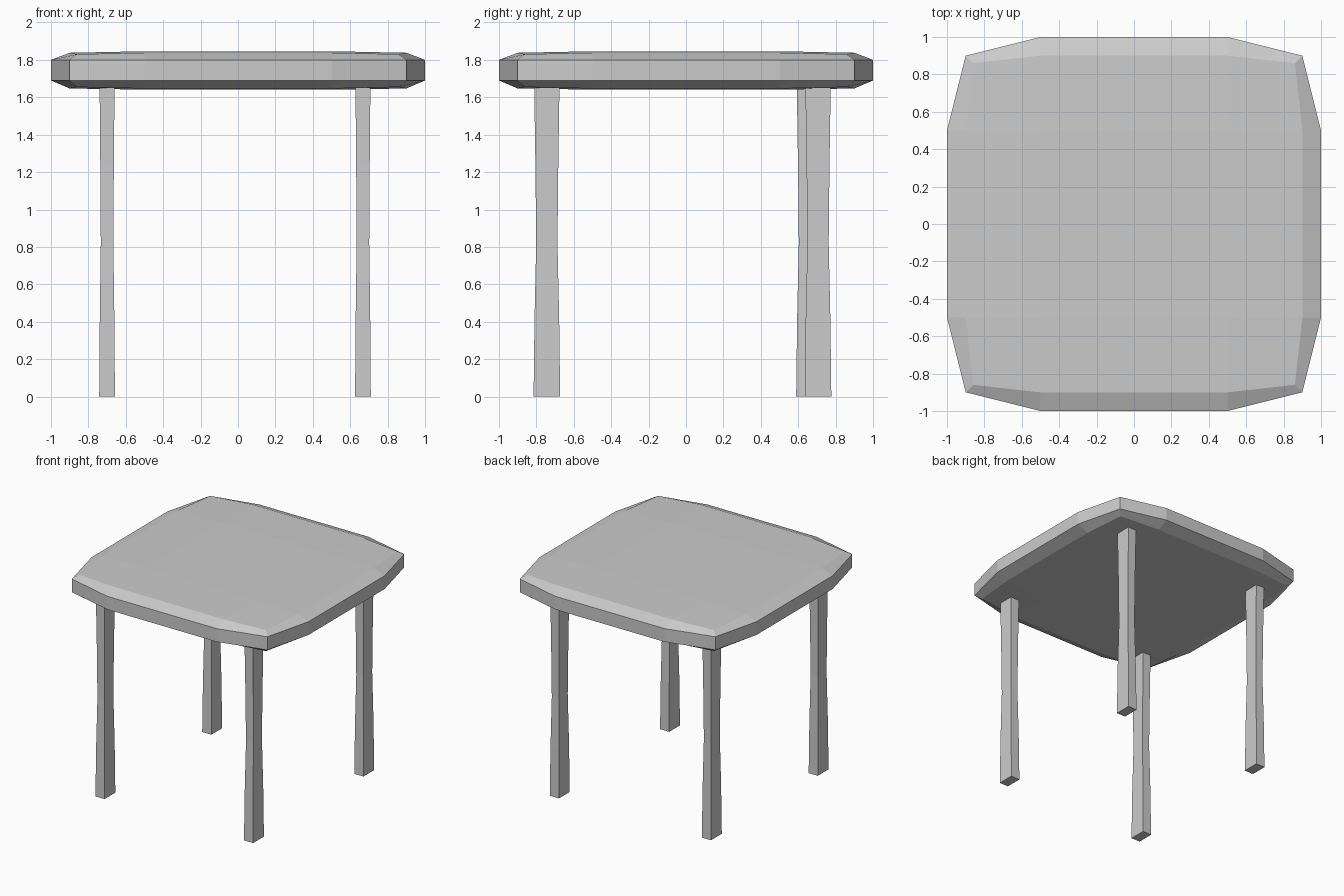
import bpy, bmesh

if "Cube" in bpy.data.objects:
    bpy.data.objects.remove(bpy.data.objects["Cube"])


def make_object(name, bm):
    bmesh.ops.recalc_face_normals(bm, faces=bm.faces)
    mesh = bpy.data.meshes.new(name)
    bm.to_mesh(mesh)
    bm.free()
    obj = bpy.data.objects.new(name, mesh)
    bpy.context.collection.objects.link(obj)
    return obj


def bridge(bm, a, b):
    n = len(a)
    for i in range(n):
        bm.faces.new((a[i], a[(i + 1) % n], b[(i + 1) % n], b[i]))


# Tabletop: twelve-sided rim with chamfers and slightly domed 3x3 faces
def outline(edge, corner, z_edge, z_corner):
    quarter = [(edge, 0.5, z_edge), (corner, corner, z_corner), (0.5, edge, z_edge)]
    pts = []
    for _ in range(4):
        pts += quarter
        quarter = [(-y, x, z) for x, y, z in quarter]
    return pts


def dome(bm, ring, z):
    # inner square, then corner quads, side quads and centre
    inner = [bm.verts.new((x, y, z)) for x, y in
             ((0.5, 0.5), (-0.5, 0.5), (-0.5, -0.5), (0.5, -0.5))]
    for i in range(4):
        k = 3 * i
        bm.faces.new((inner[i], ring[k], ring[k + 1], ring[k + 2]))
        bm.faces.new((inner[i], ring[k + 2], ring[(k + 3) % 12], inner[(i + 1) % 4]))
    bm.faces.new(inner)


bm = bmesh.new()
levels = [(0.9, 0.86, 1.647, 1.655), (1.0, 0.9, 1.69, 1.69),
          (1.0, 0.9, 1.80, 1.80), (0.9, 0.86, 1.838, 1.83)]
rings = [[bm.verts.new(p) for p in outline(*lv)] for lv in levels]
for lower, upper in zip(rings, rings[1:]):
    bridge(bm, lower, upper)
dome(bm, rings[0], 1.641)
dome(bm, rings[-1], 1.846)
make_object("tabletop", bm)


# Legs: rectangular posts with a slight waist
def leg(name, x, y):
    bm = bmesh.new()
    profile = [(0, 1.0), (0.41, 0.93), (0.82, 0.8), (1.23, 0.86), (1.65, 0.95)]
    rings = [[bm.verts.new((x + sx * 0.042 * s, y + sy * 0.071 * s, z))
              for sx, sy in ((1, 1), (-1, 1), (-1, -1), (1, -1))] for z, s in profile]
    for a, b in zip(rings, rings[1:]):
        bridge(bm, a, b)
    bm.faces.new(rings[0])
    bm.faces.new(rings[-1])
    make_object(name, bm)


leg("front_left_leg", -0.70, -0.744)
leg("front_right_leg", 0.668, -0.744)
leg("back_left_leg", -0.70, 0.66)
leg("back_right_leg", 0.668, 0.706)
